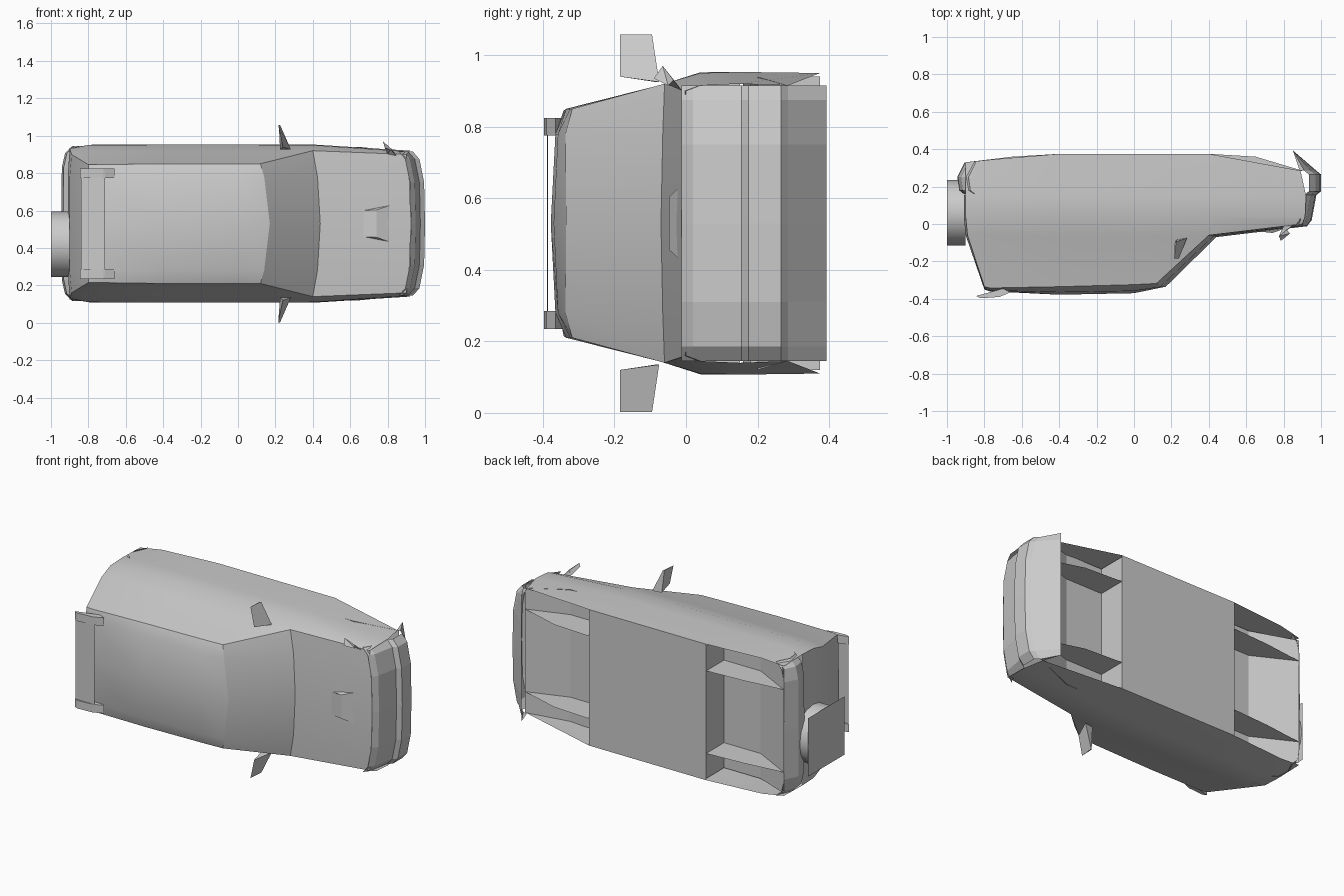
import bpy, bmesh, math
from mathutils import Matrix

if "Cube" in bpy.data.objects:
    bpy.data.objects.remove(bpy.data.objects["Cube"])

ZC = 0.53  # car lies on its side: length on x, roof toward -y, width on z


def make(name, faces, mirror=True, smooth=False):
    """Faces given as lists of (x, y, half_width); mirrored about z = ZC."""
    bm = bmesh.new()
    for side in ((1, -1) if mirror else (1,)):
        for f in faces:
            vs = [bm.verts.new((x, y, ZC + side * h)) for x, y, h in f]
            bm.faces.new(vs if side == 1 else vs[::-1])
    bmesh.ops.remove_doubles(bm, verts=bm.verts, dist=0.0005)
    bmesh.ops.dissolve_degenerate(bm, edges=bm.edges, dist=0.0005)
    bmesh.ops.recalc_face_normals(bm, faces=bm.faces)
    me = bpy.data.meshes.new(name)
    bm.to_mesh(me)
    bm.free()
    ob = bpy.data.objects.new(name, me)
    bpy.context.collection.objects.link(ob)
    if smooth:
        bpy.context.view_layer.objects.active = ob
        ob.select_set(True)
        bpy.ops.object.shade_smooth_by_angle(angle=math.radians(32))
        ob.select_set(False)
    return ob


def strips(*rows):
    """Quads between neighbouring rows of equal length."""
    return [[a[i], a[i + 1], b[i + 1], b[i]]
            for a, b in zip(rows, rows[1:]) for i in range(len(a) - 1)]


def box(x0, x1, y0, y1, h0, h1):
    c = [(x0, y0), (x1, y0), (x1, y1), (x0, y1)]
    lo, hi = [(x, y, h0) for x, y in c], [(x, y, h1) for x, y in c]
    return strips(lo + lo[:1], hi + hi[:1]) + [lo, hi]


# Body: side panels, cabin, roof, bonnet
bottom = [(-.90, .33, .40), (-.76, .345, .418), (-.4, .375, .42), (.05, .375, .42), (.4, .375, .42), (.89, .285, .385)]
mid = [(-.90, .15, .405), (-.78, .15, .422), (-.4, .15, .423), (.05, .15, .423), (.4, .15, .423), (.92, .15, .39)]
waist = [(-.90, .04, .40), (-.80, .04, .42), (-.4, .04, .422), (.05, .04, .422), (.4, .04, .42), (.915, .04, .385)]
belt = [(-.89, -.06, .37), (-.82, -.06, .385), (-.4, -.07, .387), (.05, -.07, .387), (.40, -.06, .39), (.90, .0, .37)]
edge = [(-.80, -.335, .315), (-.77, -.342, .315), (-.4, -.335, .32), (.12, -.318, .32), (.40, -.06, .39)]
crown = [(-.80, -.345, .25), (-.77, -.355, .25), (-.4, -.365, .25), (.14, -.337, .25), (.425, -.065, .25)]
top = [(-.80, -.35, 0), (-.77, -.36, 0), (-.4, -.378, 0), (0, -.37, 0), (.17, -.335, 0), (.44, -.07, 0)]
crown.insert(3, (0, -.358, .25))
edge.insert(3, (0, -.324, .32))
body = strips(bottom, mid, waist, belt)
body += strips(belt[:5], [edge[0], edge[1], edge[2], edge[4], edge[4]])
body[-1] = [belt[3], belt[4], edge[4]]
body += [[edge[4], edge[3], edge[2]]]
body += strips(edge, crown, top)
body += strips([belt[4], belt[5]], [crown[-1], (.915, -.008, .25)], [top[-1], (.925, -.012, 0)])
body = [f for f in ([v for i, v in enumerate(g) if v not in g[:i]] for g in body) if len(f) > 2]
make("body", body, smooth=True)

# Tailgate
tail = [edge[0], belt[0], waist[0], mid[0]]
make("tailgate", strips(tail, [(-.80, -.345, .25), (-.90, -.06, .25), (-.91, .04, .25), (-.91, .16, .25)],
                        [(-.80, -.35, 0), (-.90, -.06, 0), (-.91, .04, 0), (-.91, .16, 0)]), smooth=True)

# Rear bumper wrapping round the corners
plan = [(0, 0), (.30, .003), (.375, .02), (.415, .06)]
make("rear_bumper", strips(*[[(x + d, y, h) for h, d in plan] for x, y in
                             ((-.91, .16), (-.935, .18), (-.945, .25), (-.905, .33))]))

# Front grille and bumper, bowed in plan
nose = [(0, 0), (.22, -.005), (.345, -.03), (.385, -.065)]
grille = [(.925, -.012), (.95, .02), (.975, .155)]
make("grille", strips(*[[(x + d, y, h) for h, d in nose] for x, y in grille]))
make("front_bumper", strips(*[[(x + d, y, h) for h, d in nose] for x, y in
                              ((.975, .155), (1.0, .175), (1.0, .265), (.975, .285))]))
make("front_valance", strips([(.975 + d, .285, h) for h, d in nose], [(.85, .393, h) for h, d in nose])
     + [[(.91, .285, .385), (.85, .393, .385), (.885, .287, .385)]])

# Underside with wheel bays and their inner walls
make("floor", [[(-.4, .375, 0), (.4, .375, 0), (.4, .375, .42), (-.4, .375, .42)]])
bays = []
for s, xe, ye in ((-1, -.9, .33), (1, .9, .285)):
    prof = [(s * .4, .375), (s * .4, .2), (s * .65, .2), (xe, ye)]
    bays += strips([(x, y, 0) for x, y in prof], [(x, y, .41 if abs(x) < .8 else .385) for x, y in prof])
    bays += [[(x, y, .255) for x, y in prof]]
    # wheel housings are deeper than the centre tunnel slope, closed by a wall
    bays += [[(s * .4, .375, .255), (s * .65, .2, .255), (xe, ye, .255), (s * .65, .36, .255)]]
make("wheel_bays", bays)

# Door mirrors
outer = [(.215, -.185, .528), (.225, -.095, .528), (.218, -.10, .528)]
inner = [(.24, -.185, .41), (.283, -.075, .395), (.225, -.085, .395)]
make("door_mirror", strips(outer + outer[:1], inner + inner[:1]) + [outer, inner])

# Small wing mirror on one side only
stalk = [(.85, -.005, .36), (.80, -.01, .37), (.82, -.035, .40)]
head = [(.775, -.065, .44), (.785, -.09, .405), (.835, -.05, .385)]
make("wing_mirror", strips(stalk + stalk[:1], head + head[:1]) + [head], mirror=False)

# Bonnet scoop
make("bonnet_scoop", [[(.67, -.043, 0), (.67, -.043, .07), (.74, -.048, .073), (.74, -.048, 0)],
                      [(.74, -.048, 0), (.74, -.048, .073), (.82, -.02, .1), (.82, -.02, 0)],
                      [(.67, -.04, .07), (.74, -.048, .073), (.82, -.02, .1)]])

# Roof spoiler: blade and end posts
make("spoiler_blade", strips(*[[(-.84, -.386, h), (-.71, -.388, h)] for h in (0, .28)]))
end = [(-.845, -.385), (-.82, -.397), (-.72, -.39), (-.66, -.365), (-.70, -.345)]
a, b = [(x, y, .245) for x, y in end], [(x, y, .295) for x, y in end]
make("spoiler_end", strips(a + a[:1], b + b[:1]) + [a, b])

# Spare wheel: round cover side and square face plate
R, cy, cz = .18, .06, .42
bm = bmesh.new()
bmesh.ops.create_cone(bm, cap_ends=False, segments=16, radius1=R * .97, radius2=R * .97, depth=.1,
                      matrix=Matrix.Translation((-.95, cy, cz)) @ Matrix.Rotation(math.pi / 2, 4, 'Y'))
me = bpy.data.meshes.new("spare_wheel")
bm.to_mesh(me)
bm.free()
me.shade_smooth()
bpy.context.collection.objects.link(bpy.data.objects.new("spare_wheel", me))
make("spare_wheel_face", [[(-1, cy - R, cz - R - ZC), (-1, cy + R, cz - R - ZC),
                           (-1, cy + R, cz + R - ZC), (-1, cy - R, cz + R - ZC)]], mirror=False)
